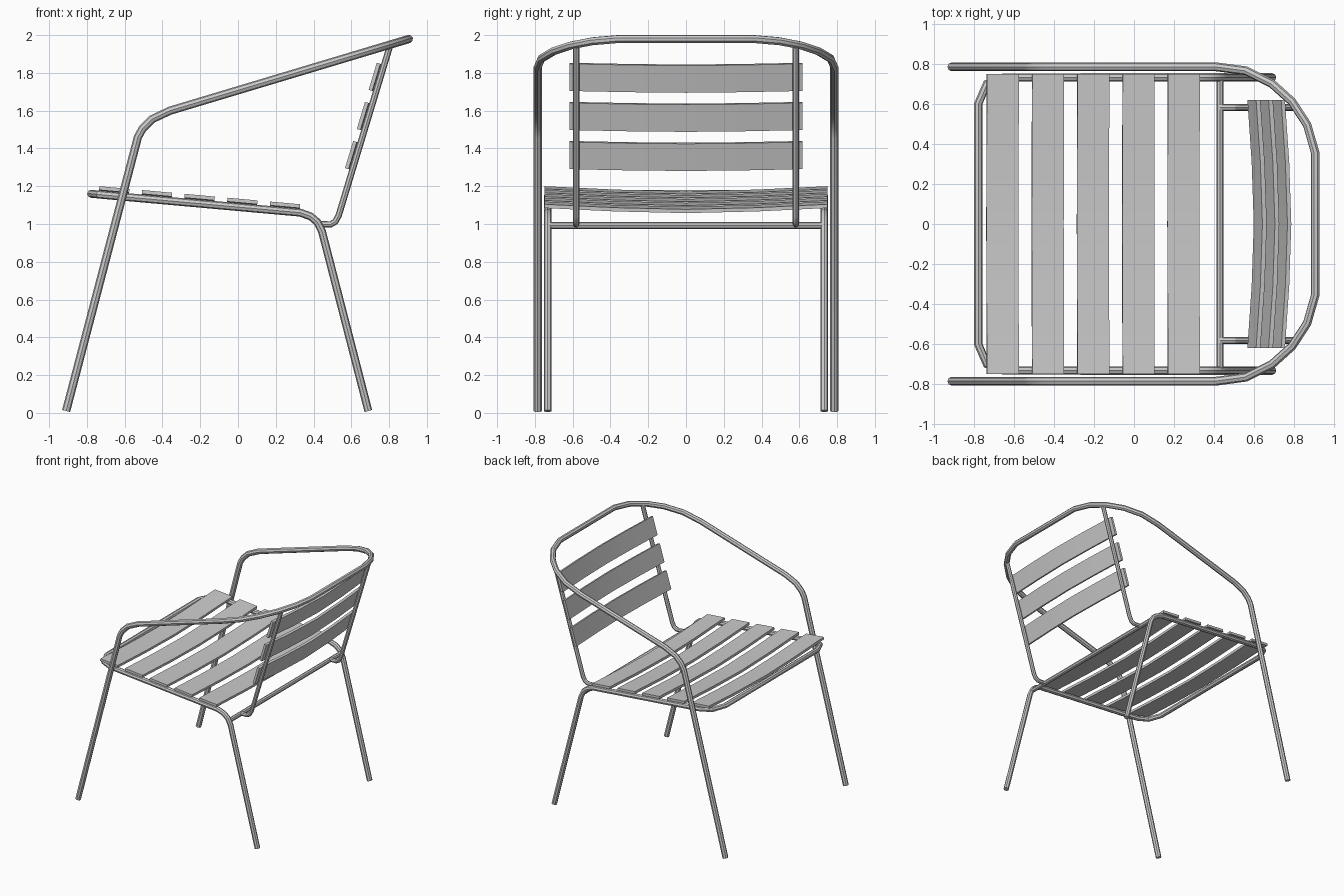
import bpy, bmesh
from mathutils import Vector

if "Cube" in bpy.data.objects:
    bpy.data.objects.remove(bpy.data.objects["Cube"])


def finish(obj):
    bpy.ops.object.select_all(action='DESELECT')
    obj.select_set(True)
    bpy.context.view_layer.objects.active = obj
    bpy.ops.object.shade_smooth_by_angle()


def tube(name, pts, r):
    """Eight-sided capped tube along a polyline."""
    cu = bpy.data.curves.new(name, 'CURVE')
    cu.dimensions = '3D'
    cu.bevel_depth = r
    cu.bevel_resolution = 2
    cu.use_fill_caps = True
    sp = cu.splines.new('POLY')
    sp.points.add(len(pts) - 1)
    for p, co in zip(sp.points, pts):
        p.co = (*co, 1)
    obj = bpy.data.objects.new(name, cu)
    bpy.context.collection.objects.link(obj)
    bpy.ops.object.select_all(action='DESELECT')
    obj.select_set(True)
    bpy.context.view_layer.objects.active = obj
    bpy.ops.object.convert(target='MESH')
    finish(bpy.context.object)


def mirrored(half):
    """Extend a half path at +y to the matching path at -y."""
    return half + [(x, -y, z) for x, y, z in reversed(half)]


def slat(name, centre, along, normal, width, half_len, thick, sag):
    """Strip running in y, bowed against its normal towards the middle."""
    c, a, n = Vector(centre), Vector(along).normalized(), Vector(normal).normalized()
    bm = bmesh.new()
    rings = []
    for t in (-1, -0.5, 0, 0.5, 1):
        mid = c + Vector((0, t * half_len, 0)) - n * sag * (1 - abs(t) ** 1.6)
        rings.append([bm.verts.new(mid + a * u * width / 2 + n * v * thick / 2)
                      for u, v in ((-1, -1), (1, -1), (1, 1), (-1, 1))])
    for r0, r1 in zip(rings, rings[1:]):
        for i in range(4):
            j = (i + 1) % 4
            bm.faces.new((r0[i], r0[j], r1[j], r1[i]))
    bm.faces.new(rings[0])
    bm.faces.new(rings[-1])
    bmesh.ops.recalc_face_normals(bm, faces=bm.faces)
    me = bpy.data.meshes.new(name)
    bm.to_mesh(me)
    bm.free()
    obj = bpy.data.objects.new(name, me)
    bpy.context.collection.objects.link(obj)
    finish(obj)


# Arm frame: front legs, armrests and the curved top rail in one tube
def arm_z(x):
    return 1.60 + (x + 0.36) * 0.30

rail = [(0.41, 0.785), (0.56, 0.765), (0.69, 0.70), (0.79, 0.61), (0.865, 0.495), (0.905, 0.355)]
arm = [(-0.91, 0.785, 0.01), (-0.53, 0.785, 1.46), (-0.505, 0.785, 1.505),
       (-0.455, 0.785, 1.555), (-0.36, 0.785, 1.60)]
arm += [(x, y, arm_z(x)) for x, y in rail]
tube("arm_frame", mirrored(arm), 0.022)

# Seat frame: rear legs, side rails and front rail in one tube
seat = [(0.69, 0.732, 0.01), (0.445, 0.732, 0.96), (0.42, 0.732, 1.01), (0.385, 0.732, 1.04),
        (0.33, 0.732, 1.06), (-0.65, 0.732, 1.148), (-0.735, 0.70, 1.156), (-0.778, 0.60, 1.16)]
tube("seat_frame", mirrored(seat), 0.021)

# Rear crossbar and back uprights
tube("rear_crossbar", [(0.43, -0.732, 0.992), (0.43, 0.732, 0.992)], 0.018)
for side, s in (("left", -1), ("right", 1)):
    tube("back_upright_" + side,
         [(0.43, s * 0.582, 0.998), (0.49, s * 0.582, 0.998), (0.515, s * 0.582, 1.012),
          (0.533, s * 0.582, 1.045), (0.805, s * 0.582, 1.945)], 0.017)

# Seat slats
for i in range(5):
    x = -0.655 + i * 0.226
    slat(f"seat_slat_{i + 1}", (x, 0, 1.183 - (x + 0.655) * 0.09),
         (1, 0, -0.09), (0.09, 0, 1), 0.16, 0.748, 0.02, 0.027)

# Back slats
for i in range(3):
    z = 1.365 + i * 0.207
    slat(f"back_slat_{i + 1}", (0.533 + (z - 1.045) * 0.302 - 0.032, 0, z),
         (0.302, 0, 1), (-1, 0, 0.302), 0.15, 0.618, 0.02, 0.033)
